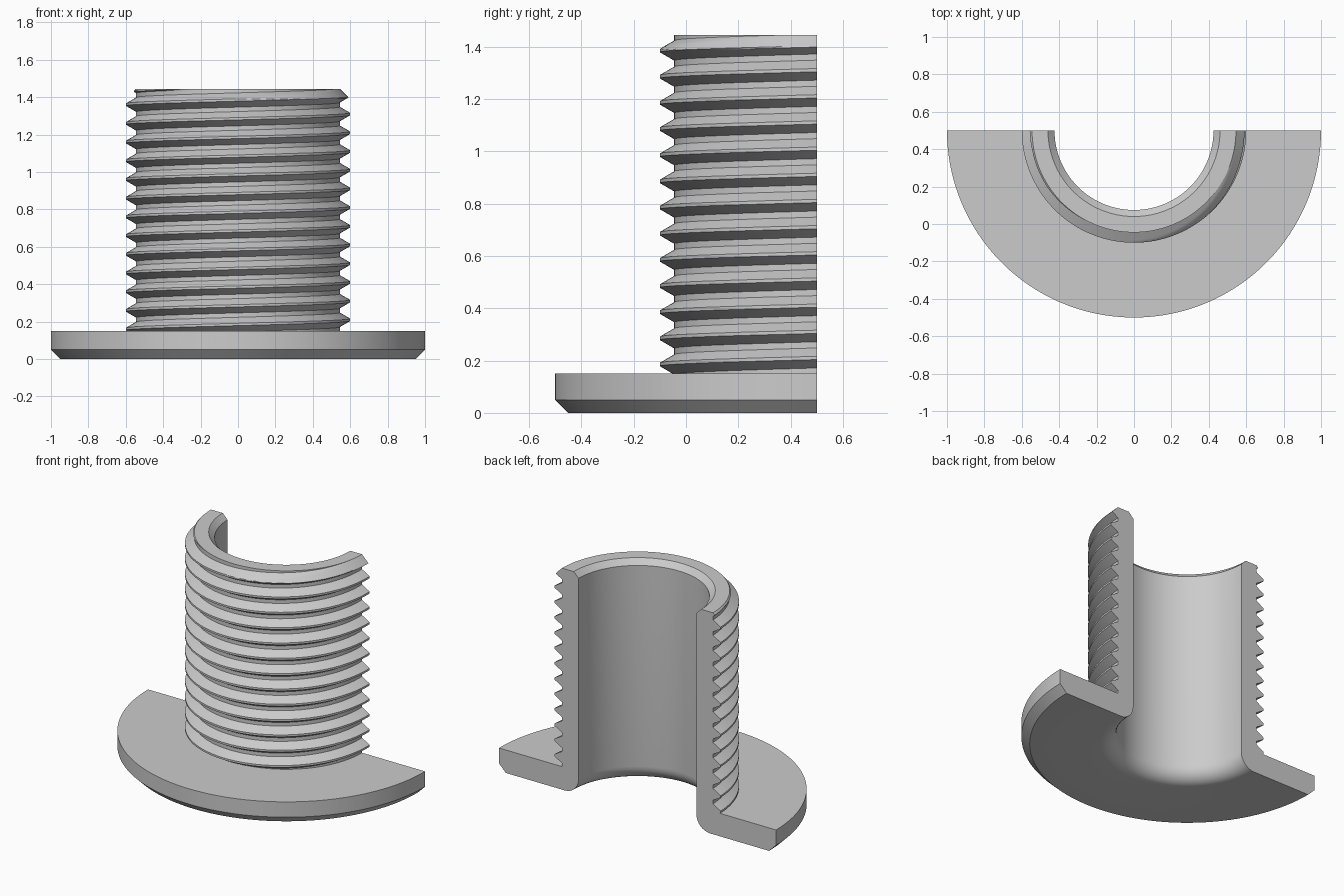
import bpy, bmesh
from math import sin, cos, pi, radians

cube = bpy.data.objects.get("Cube")
if cube:
    bpy.data.objects.remove(cube)

# Main dimensions
FLANGE_R, FLANGE_H, EDGE = 1.0, 0.15, 0.05
BORE_R, FILLET, BORE_CHAMFER = 0.425, 0.1, 0.035
ROOT_R, CREST_R, PITCH, TOP = 0.545, 0.6, 0.1, 1.445
CREST_FLAT, FLANK = 0.0125, 0.032
AXIS_Y, SEGMENTS = 0.5, 96


def thread_radius(z, crest_z):
    """Thread radius at a height, chamfered at the top end."""
    d = abs((z - crest_z + PITCH / 2) % PITCH - PITCH / 2)
    t = min(max((d - CREST_FLAT / 2) / FLANK, 0), 1)
    return min(CREST_R + (ROOT_R - CREST_R) * t, ROOT_R + TOP - z)


def thread_column(turn):
    """Outer thread profile from flange to top at one point of the helix."""
    crest = 0.06 + PITCH * turn
    a, b = CREST_FLAT / 2, CREST_FLAT / 2 + FLANK
    column = []
    for k in range(16):
        steps = 6 if k > 11 else 1          # finer where the end chamfer cuts
        marks = [-b, -a, a, b, PITCH - b]
        for lo, hi in zip(marks, marks[1:]):
            for s in range(steps):
                z = crest + k * PITCH + lo + (hi - lo) * s / steps
                z = min(max(z, FLANGE_H), TOP)
                column.append((thread_radius(z, crest), z))
    return column


# Fixed part of the section: bore, fillet, underside and flange rim
body = [(BORE_R + BORE_CHAMFER, TOP), (BORE_R, TOP - BORE_CHAMFER)]
for i in range(9):
    a = pi / 2 * i / 8
    body.append((BORE_R + FILLET * (1 - cos(a)), FILLET * (1 - sin(a))))
body += [(FLANGE_R - EDGE, 0), (FLANGE_R, EDGE), (FLANGE_R, FLANGE_H)]

# Sweep the section through half a turn, following the helix
bm = bmesh.new()
rings = []
for i in range(SEGMENTS + 1):
    angle = pi * i / SEGMENTS
    section = thread_column(i / SEGMENTS / 2) + body
    rings.append([bm.verts.new((-r * cos(angle), AXIS_Y - r * sin(angle), z))
                  for r, z in section])
for p, q in zip(rings, rings[1:]):
    for j in range(len(p)):
        k = (j + 1) % len(p)
        bm.faces.new((p[j], p[k], q[k], q[j]))

# Flat cut faces
bm.faces.new(rings[0])
bm.faces.new(rings[-1])
bmesh.ops.remove_doubles(bm, verts=bm.verts, dist=0.00005)
bmesh.ops.dissolve_degenerate(bm, dist=0.00005, edges=bm.edges)
bmesh.ops.recalc_face_normals(bm, faces=bm.faces)

mesh = bpy.data.meshes.new("threaded_flange_bushing")
bm.to_mesh(mesh)
bm.free()
bushing = bpy.data.objects.new("threaded_flange_bushing", mesh)
bpy.context.collection.objects.link(bushing)

# Plain grey finish
grey = bpy.data.materials.new("plain grey")
grey.use_nodes = True
colour = (0.6, 0.6, 0.6, 1)
grey.diffuse_color = colour
grey.node_tree.nodes["Principled BSDF"].inputs["Base Color"].default_value = colour
mesh.materials.append(grey)

bpy.ops.object.select_all(action="DESELECT")
bushing.select_set(True)
bpy.context.view_layer.objects.active = bushing
bpy.ops.object.shade_smooth_by_angle(angle=radians(25))
